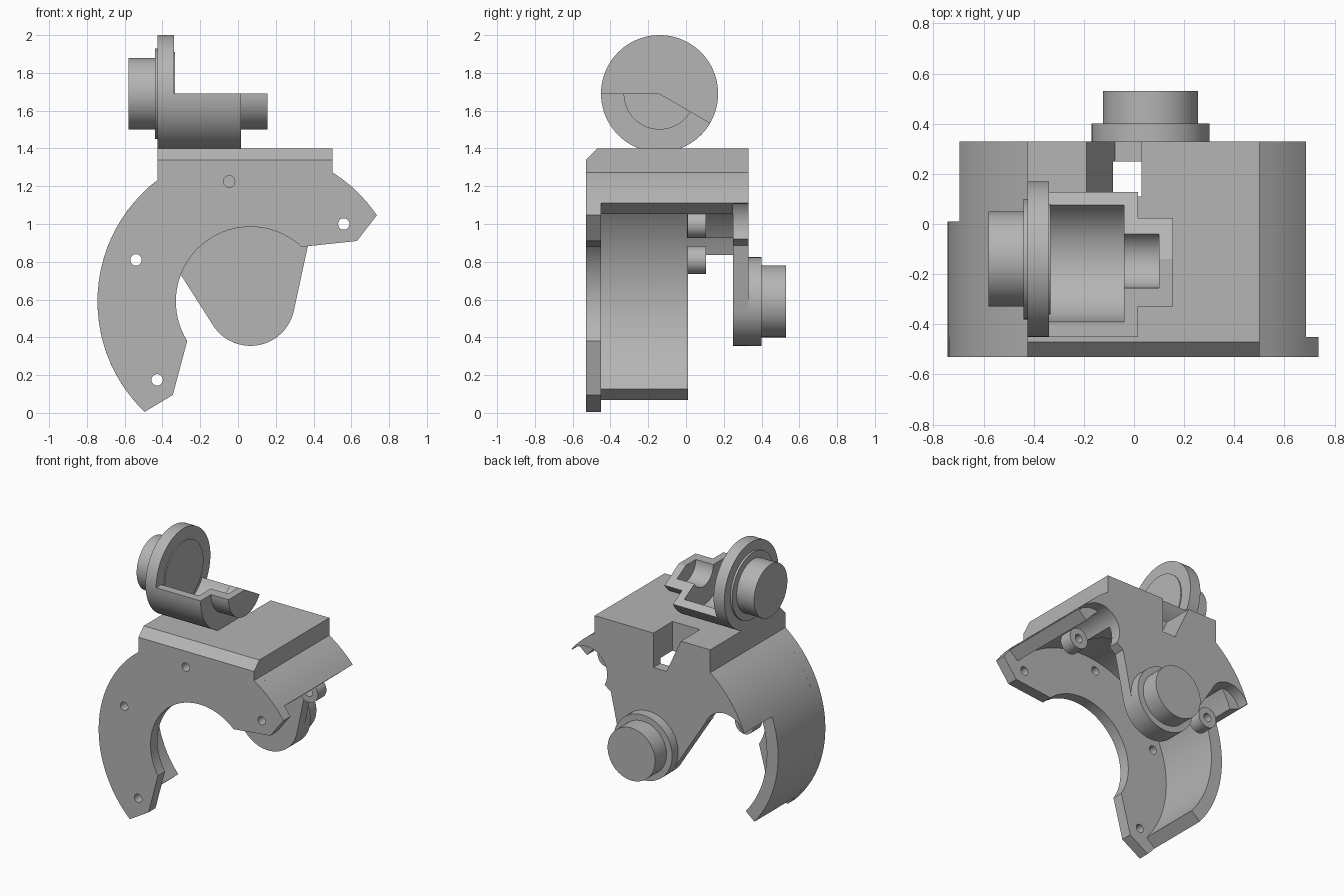
import bpy
import bmesh
from math import cos, sin, radians

if "Cube" in bpy.data.objects:
    bpy.data.objects.remove(bpy.data.objects["Cube"])

GREY = (0.46, 0.46, 0.46, 1)
mat = bpy.data.materials.new("plain grey")
mat.use_nodes = True
mat.diffuse_color = GREY
mat.node_tree.nodes["Principled BSDF"].inputs["Base Color"].default_value = GREY

CX, CZ = 0.066, 0.59          # housing centre in x, z
HUB = (-0.14, 1.69)           # cradle axis in y, z
R_OUT, R_SHELL, R_RIB, R_HOLE = 0.81, 0.72, 0.60, 0.395
TOP, BACK = 1.4, 0.33


def arc(c, r, a0, a1):
    n = max(2, int(abs(a1 - a0) / 4))
    angles = [radians(a0 + (a1 - a0) * i / n) for i in range(n + 1)]
    return [(c[0] + r * cos(a), c[1] + r * sin(a)) for a in angles]


def circle(c, r):
    return arc(c, r, 0, 360)[:-1]


def sector(r, inner=0):
    """Outline of the open cradle, cut from 180 to 330 degrees."""
    inside = arc(HUB, inner, 330, 180) if inner else [HUB]
    return arc(HUB, r, 180, 330) + inside


def prism(name, outline, lo, hi, axis="y"):
    """Extrude an (x, z) outline along y, or a (y, z) outline along x."""
    bm = bmesh.new()
    place = (lambda p: (p[0], lo, p[1])) if axis == "y" else (lambda p: (lo, p[0], p[1]))
    face = bm.faces.new([bm.verts.new(place(p)) for p in outline])
    ext = bmesh.ops.extrude_face_region(bm, geom=[face], use_keep_orig=True)
    for v in ext["geom"]:
        if isinstance(v, bmesh.types.BMVert):
            setattr(v.co, axis, hi)
    bmesh.ops.recalc_face_normals(bm, faces=bm.faces)
    mesh = bpy.data.meshes.new(name)
    bm.to_mesh(mesh)
    bm.free()
    mesh.materials.append(mat)
    obj = bpy.data.objects.new(name, mesh)
    bpy.context.collection.objects.link(obj)
    finish(mesh)
    return obj


def finish(mesh):
    for p in mesh.polygons:
        p.use_smooth = True
    mesh.set_sharp_from_angle(angle=radians(30))


def cut(obj, *cutters):
    """Subtract the cutters, bake the result and drop the cutters."""
    for c in cutters:
        c.hide_render = True
        m = obj.modifiers.new("cut", "BOOLEAN")
        m.operation, m.solver, m.object = "DIFFERENCE", "EXACT", c
    bpy.context.view_layer.update()
    dg = bpy.context.evaluated_depsgraph_get()
    mesh = bpy.data.meshes.new_from_object(obj.evaluated_get(dg))
    obj.modifiers.clear()
    obj.data = mesh
    finish(mesh)
    for c in cutters:
        bpy.data.objects.remove(c)


C = (CX, CZ)


def outer_edge(a0, a1):
    """Round housing edge with the flat-topped block standing on it."""
    return arc(C, R_OUT, a0, 57.6) + [(0.5, TOP), (-0.425, TOP)] + arc(C, R_OUT, 127.3, a1)


def notch():
    pts = [(0.03, 1.5), (0.03, 1.15), (-0.075, 1.15), (-0.19, TOP), (-0.236, 1.5)]
    return prism("notch_cutter", pts, 0.11, 0.5)


posts = [(0.56, 1.0), (-0.54, 0.81)]


def scallops():
    return [prism("scallop_cutter", circle(p, 0.16), -0.1, 0.5) for p in posts]


# Front plate with screw holes and chamfered top edge
front = prism("front_plate",
              outer_edge(34.3, 226.2) + [(-0.345, 0.095)]
              + arc(C, R_HOLE, 212, 47) + [(0.63, 0.91)],
              -0.53, -0.45)
holes = [prism("hole_cutter", circle(p, 0.03), -0.7, -0.3)
         for p in posts + [(-0.047, 1.225), (-0.428, 0.175)]]
chamfer = prism("chamfer_cutter", [(-0.55, 1.32), (-0.55, 1.42), (-0.45, 1.42)], -0.8, 0.8, "x")
cut(front, chamfer, *holes)

# Curved outer shell, longer at the front than at the back
prism("shell_front", outer_edge(40, 220) + arc(C, R_SHELL, 220, 40), -0.45, 0.01)
shell_back = prism("shell_back", outer_edge(40, 160) + arc(C, R_SHELL, 160, 40), 0.01, 0.25)
cut(shell_back, notch())

# Inner rib behind the cavity, cleared around the screw posts
rib = prism("inner_rib", arc(C, R_SHELL + 0.005, 45, 155) + arc(C, R_RIB, 155, 45), 0.005, 0.25)
cut(rib, notch(), *scallops())

# Back wall with the tongue that carries the boss
back = prism("back_wall",
             outer_edge(40, 160) + [(-0.385, 0.86)]
             + arc(C, 0.235, 213, 348) + [(0.37, 0.885)],
             0.25, BACK)
cut(back, notch(), *scallops())
prism("boss_collar", circle(C, 0.235), BACK, 0.4)
prism("boss_shaft", circle(C, 0.19), 0.4, 0.53)

# Screw posts standing against the shell
for side, p in zip(("left", "right"), posts):
    post = prism(side + "_screw_post", circle(p, 0.074), 0.008, 0.105)
    cut(post, prism("bore_cutter", circle(p, 0.03), -0.1, 0.3))

# Flange disc, collars and shaft of the cradle
prism("flange_disc", circle(HUB, 0.31), -0.425, -0.34, "x")
prism("flange_inner_step", circle(HUB, 0.22), -0.34, -0.333, "x")
prism("flange_collar", circle(HUB, 0.24), -0.44, -0.425, "x")
prism("flange_shaft", circle(HUB, 0.19), -0.58, -0.44, "x")

# Open cradle with a stepped groove
prism("cradle_body", sector(0.31, 0.25), -0.34, -0.04, "x")
prism("cradle_shoulder", sector(0.31, 0.115), -0.04, 0.015, "x")
prism("cradle_neck", sector(0.19, 0.115), 0.015, 0.10, "x")
prism("cradle_end", sector(0.19), 0.10, 0.155, "x")
